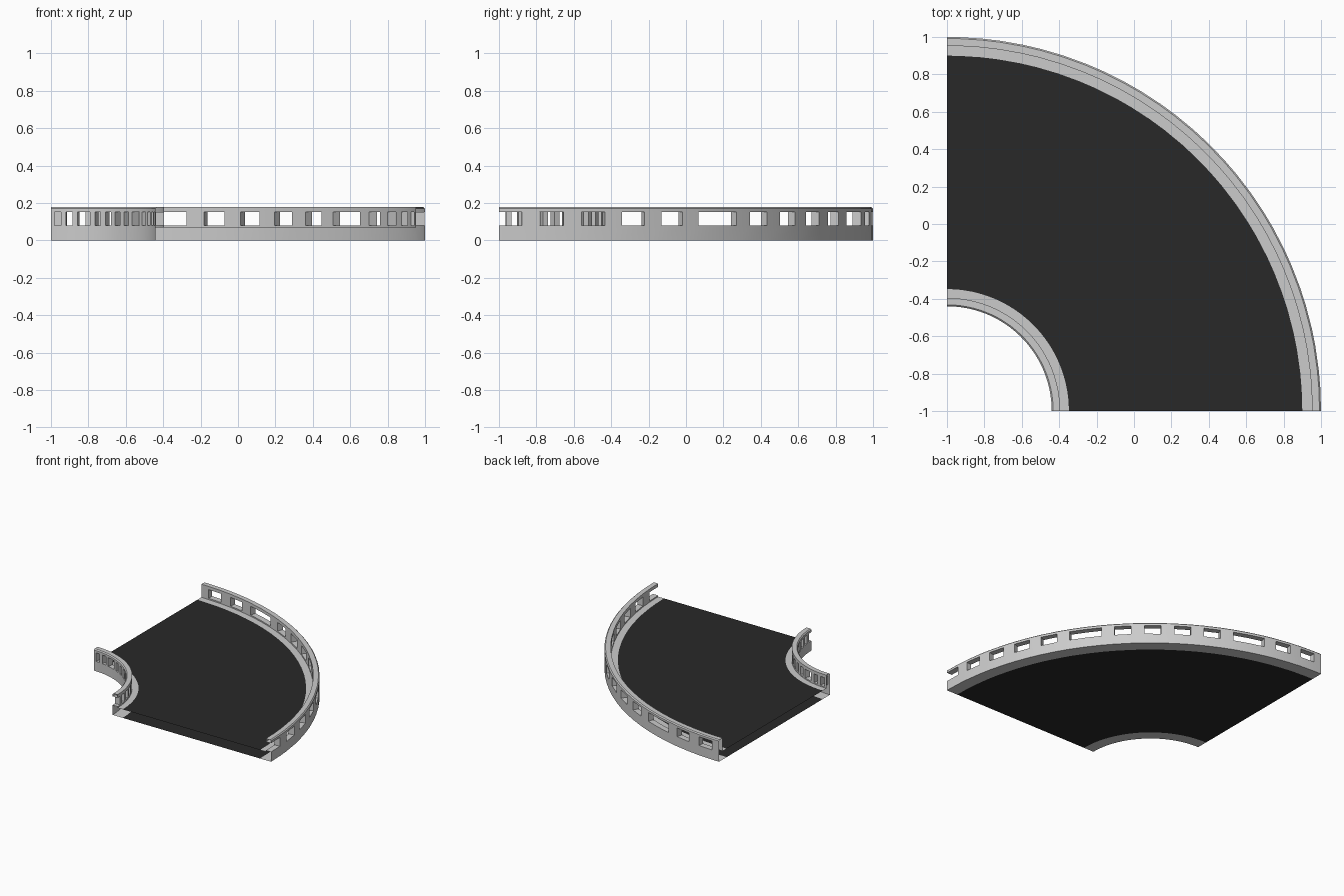
import bpy, bmesh
from math import cos, sin, radians

if "Cube" in bpy.data.objects:
    bpy.data.objects.remove(bpy.data.objects["Cube"])

CX, CY = -1.0, -1.0            # centre of the quarter turn
Z_DECK, Z_SILL, Z_LINTEL, Z_TOP = 0.07, 0.08, 0.152, 0.178
BEV = 0.008

# window openings as (start, end) angles in degrees
pitch = 6.49
windows = [(0.0, 3.5)]
windows += [(6.25 + pitch * i, 9.95 + pitch * i) for i in range(4)]
windows += [(32.25, 39.4)]
windows += [(42.2 + pitch * i, 45.8 + pitch * i) for i in range(4)]
windows += [(68.2, 75.4), (78.2, 81.8), (84.6, 88.1)]

# all angular stations: window edges, with wide openings split
stations = {0.0, 90.0}
for a, b in windows:
    stations |= {a, b}
    if b - a > 5:
        stations.add((a + b) / 2)
stations = sorted(stations)
spans = list(zip(stations, stations[1:]))


def is_open(a, b):
    m = (a + b) / 2
    return any(s < m < e for s, e in windows)


def point(r, z, deg):
    t = radians(deg)
    return (CX + r * cos(t), CY + r * sin(t), z)


def quad(bm, pts):
    return bm.faces.new([bm.verts.new(p) for p in pts])


def strip(bm, p, q, a, b):
    return quad(bm, [point(*p, a), point(*q, a), point(*q, b), point(*p, b)])


def finish(bm, name, material=None, recalc=True):
    bmesh.ops.remove_doubles(bm, verts=bm.verts, dist=1e-5)
    if recalc:
        bmesh.ops.recalc_face_normals(bm, faces=bm.faces)
    mesh = bpy.data.meshes.new(name)
    bm.to_mesh(mesh)
    bm.free()
    ob = bpy.data.objects.new(name, mesh)
    bpy.context.collection.objects.link(ob)
    if material:
        mesh.materials.append(material)
    bpy.ops.object.select_all(action='DESELECT')
    ob.select_set(True)
    bpy.context.view_layer.objects.active = ob
    bpy.ops.object.shade_smooth_by_angle(angle=radians(20))
    return ob


def barrier(name, r_face, r_back, r_kerb):
    """Open-ended hollow kerb with a windowed parapet."""
    bm = bmesh.new()
    s = 1 if r_face > r_back else -1
    solid = [
        ((r_kerb, 0), (r_face, 0)),                          # underside
        ((r_face, 0), (r_face, Z_SILL)),                     # lower face
        ((r_face, Z_LINTEL), (r_face, Z_TOP - BEV)),         # upper face
        ((r_face, Z_TOP - BEV), (r_face - s * BEV, Z_TOP)),  # chamfer
        ((r_face - s * BEV, Z_TOP), (r_back, Z_TOP)),        # top
        ((r_back, Z_TOP), (r_back, Z_LINTEL)),
        ((r_back, Z_SILL), (r_back, Z_DECK)),
        ((r_back, Z_DECK), (r_kerb, Z_DECK)),                # kerb top
    ]
    for a, b in spans:
        for p, q in solid:
            strip(bm, p, q, a, b)
        if is_open(a, b):      # sill and lintel of the opening
            for z in (Z_SILL, Z_LINTEL):
                strip(bm, (r_face, z), (r_back, z), a, b)
        else:                  # post between openings
            for r in (r_face, r_back):
                strip(bm, (r, Z_SILL), (r, Z_LINTEL), a, b)
    for w in windows:          # jambs
        for a in w:
            if a > 0:
                quad(bm, [point(r_face, Z_SILL, a), point(r_back, Z_SILL, a),
                          point(r_back, Z_LINTEL, a), point(r_face, Z_LINTEL, a)])
    return finish(bm, name)


barrier("outer_barrier", 2.0, 1.953, 1.9)
barrier("inner_barrier", 0.56, 0.605, 0.652)

# road deck: top and bottom skins, open at both ends
dark = bpy.data.materials.new("asphalt")
dark.diffuse_color = (0.022, 0.022, 0.022, 1)
dark.use_nodes = True
dark.node_tree.nodes["Principled BSDF"].inputs["Base Color"].default_value = dark.diffuse_color
bm = bmesh.new()
for a, b in spans:
    strip(bm, (0.652, Z_DECK), (1.9, Z_DECK), a, b)
    strip(bm, (1.9, 0), (0.652, 0), a, b)
finish(bm, "road_deck", dark, recalc=False)
